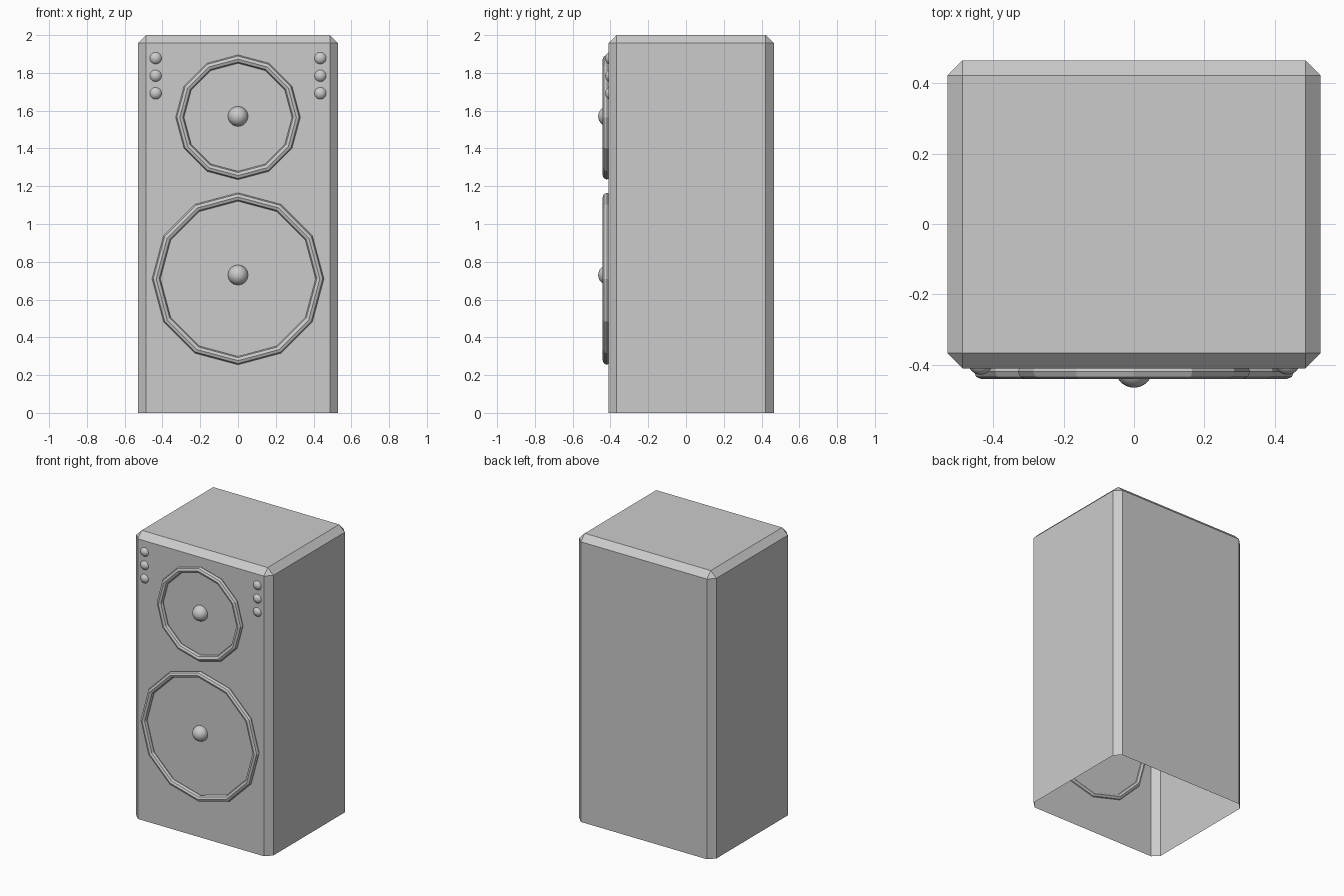
import bpy, bmesh, math

if "Cube" in bpy.data.objects:
    bpy.data.objects.remove(bpy.data.objects["Cube"])

FRONT = -0.41
BACK = 0.465
WIDTH, HEIGHT, CHAMFER = 1.06, 2.0, 0.043


def cabinet():
    # Chamfered shell, open underneath
    bm = bmesh.new()
    bmesh.ops.create_cube(bm, size=1)
    bmesh.ops.scale(bm, vec=(WIDTH, BACK - FRONT, HEIGHT), verts=bm.verts)
    bmesh.ops.translate(bm, vec=(0, (FRONT + BACK) / 2, HEIGHT / 2), verts=bm.verts)
    edges = [e for e in bm.edges if max(v.co.z for v in e.verts) > 1]
    bmesh.ops.bevel(bm, geom=edges, offset=CHAMFER, segments=1, profile=0.5, affect='EDGES')
    bottom = [f for f in bm.faces if all(v.co.z < 0.001 for v in f.verts)]
    bmesh.ops.delete(bm, geom=bottom, context='FACES')
    mesh = bpy.data.meshes.new("cabinet")
    bm.to_mesh(mesh)
    bm.free()
    bpy.context.collection.objects.link(bpy.data.objects.new("cabinet", mesh))


def ring(name, z, outer, minor=0.022):
    bpy.ops.mesh.primitive_torus_add(
        major_segments=12, minor_segments=8, major_radius=outer - minor, minor_radius=minor,
        location=(0, -0.419, z), rotation=(math.pi / 2, 0, 0))
    bpy.context.object.name = name


def dome(name, x, y, z, radius):
    bpy.ops.mesh.primitive_uv_sphere_add(segments=32, ring_count=16, radius=radius, location=(x, y, z))
    bpy.context.object.name = name
    bpy.ops.object.shade_smooth_by_angle()


cabinet()

# Speaker surrounds and their centre caps
ring("upper_speaker_ring", 1.565, 0.33)
ring("lower_speaker_ring", 0.71, 0.455)
dome("upper_speaker_cap", 0, -0.412, 1.57, 0.053)
dome("lower_speaker_cap", 0, -0.412, 0.73, 0.053)

# Three small buttons in each upper corner
for side, sx in (("left", -1), ("right", 1)):
    for i, z in enumerate((1.878, 1.785, 1.692)):
        dome(f"{side}_button_{i + 1}", sx * 0.436, -0.392, z, 0.036)
